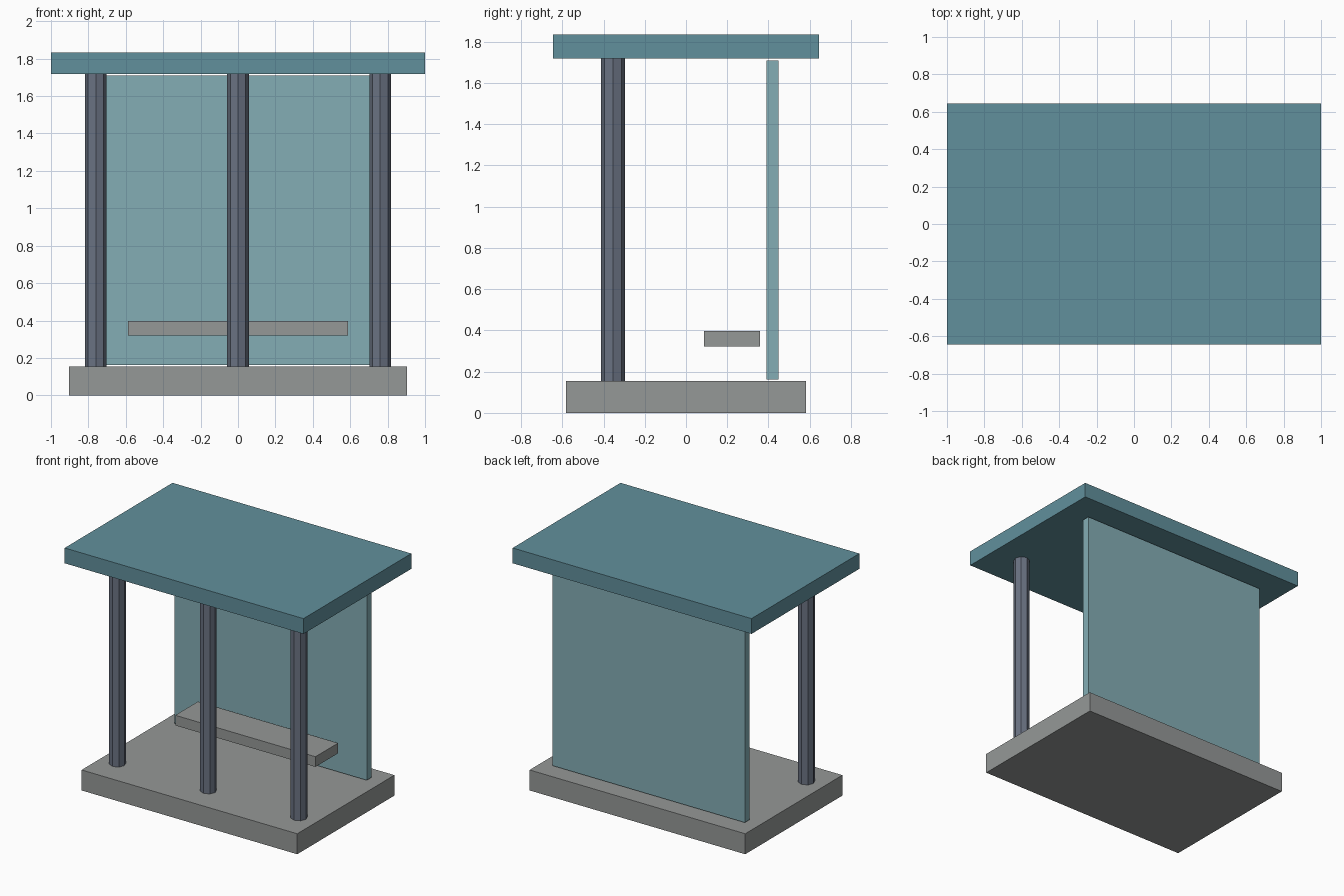
import bpy
import math

if "Cube" in bpy.data.objects:
    bpy.data.objects.remove(bpy.data.objects["Cube"])


def material(name, rgb):
    """Flat colour given as sRGB 0-255, stored as linear."""
    lin = [((c / 255 + 0.055) / 1.055) ** 2.4 for c in rgb]
    m = bpy.data.materials.new(name)
    m.diffuse_color = (*lin, 1.0)
    m.use_nodes = True
    m.node_tree.nodes["Principled BSDF"].inputs["Base Color"].default_value = m.diffuse_color
    return m


concrete = material("concrete grey", (149, 152, 151))
teal = material("roof teal", (97, 144, 156))
glass = material("pale glass teal", (132, 174, 181))
steel = material("dark steel", (106, 114, 130))


def box(name, x, y, z, mat):
    """Box from (min, max) ranges on each axis."""
    ranges = (x, y, z)
    bpy.ops.mesh.primitive_cube_add(size=1, location=[(a + b) / 2 for a, b in ranges])
    ob = bpy.context.object
    ob.name = name
    ob.scale = [b - a for a, b in ranges]
    bpy.ops.object.transform_apply(location=False, rotation=False, scale=True)
    ob.data.materials.append(mat)
    return ob


def post(name, x, y, z0, z1, mat):
    """Eight-sided post with corners on the axes."""
    bpy.ops.mesh.primitive_cylinder_add(vertices=8, radius=0.058, depth=z1 - z0,
                                        location=(x, y, (z0 + z1) / 2))
    ob = bpy.context.object
    ob.name = name
    ob.data.materials.append(mat)
    return ob


# Floor slab and roof slab
box("base_slab", (-0.903, 0.903), (-0.581, 0.581), (0, 0.155), concrete)
box("roof", (-1, 1), (-0.645, 0.645), (1.718, 1.834), teal)

# Back wall panel, with small gaps to floor and roof
box("back_panel", (-0.806, 0.806), (0.39, 0.448), (0.163, 1.71), glass)

# Bench seat
box("bench_seat", (-0.587, 0.587), (0.088, 0.359), (0.321, 0.398), concrete)

# Front posts
for side, x in (("left", -0.76), ("middle", 0.0), ("right", 0.76)):
    post(f"front_post_{side}", x, -0.355, 0.15, 1.722, steel)
